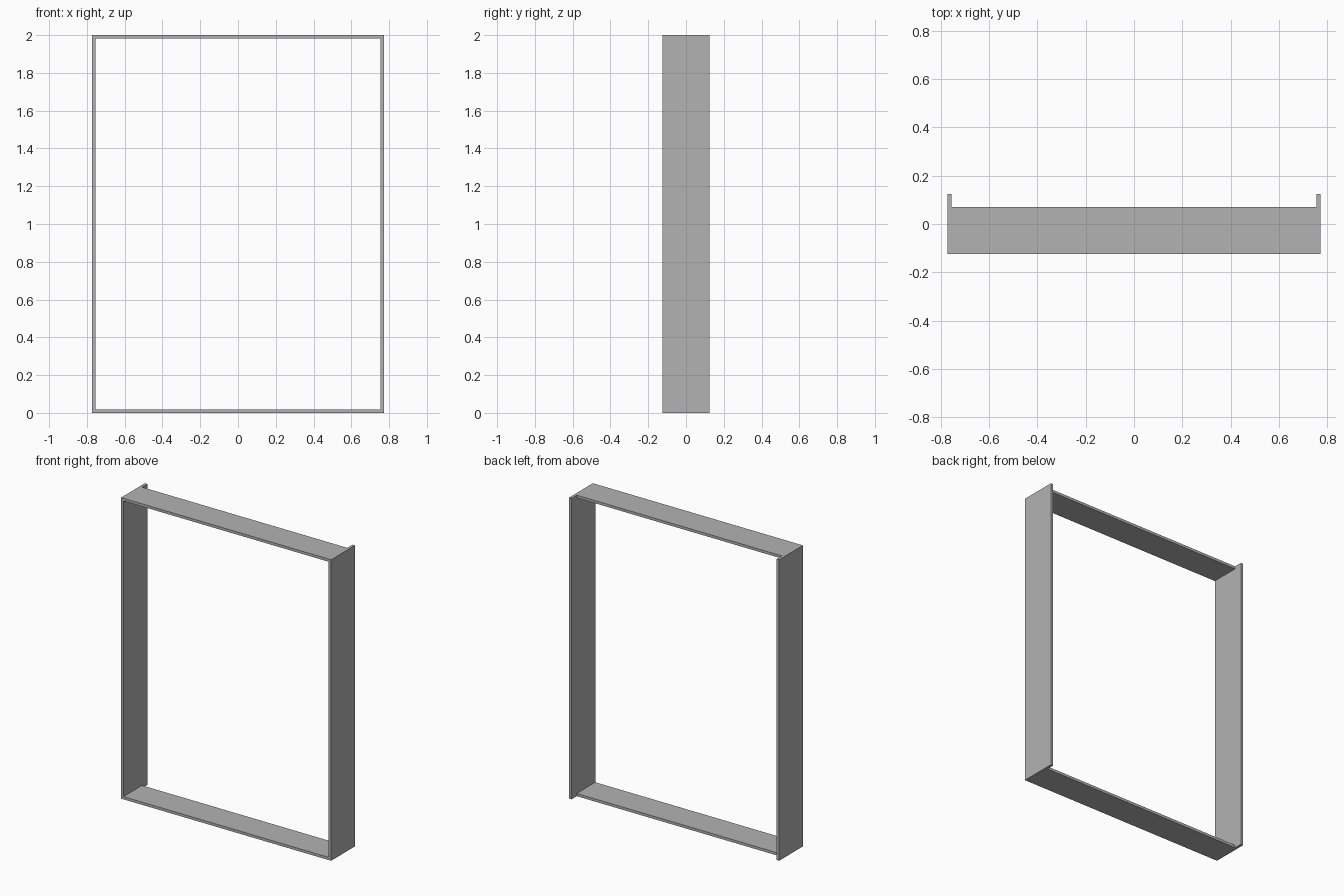
import bpy

cube = bpy.data.objects.get("Cube")
if cube:
    bpy.data.objects.remove(cube, do_unlink=True)

HALF_W, HEIGHT, T = 0.772, 2.0, 0.018   # outer half width, height, board thickness
FRONT, BACK, SHELF_BACK = -0.125, 0.125, 0.07

grey = bpy.data.materials.new("plain grey")
grey.use_nodes = True
colour = (0.448, 0.448, 0.448, 1)
grey.diffuse_color = colour
grey.node_tree.nodes["Principled BSDF"].inputs["Base Color"].default_value = colour


def board(name, low, high):
    """Flat-sided board spanning two opposite corners."""
    bpy.ops.mesh.primitive_cube_add(size=1, location=[(a + b) / 2 for a, b in zip(low, high)])
    ob = bpy.context.object
    ob.name = name
    ob.scale = [b - a for a, b in zip(low, high)]
    bpy.ops.object.transform_apply(location=False, rotation=False, scale=True)
    ob.data.materials.append(grey)


# Full-depth uprights
inner = HALF_W - T
board("left_upright", (inner, FRONT, 0), (HALF_W, BACK, HEIGHT))
board("right_upright", (-HALF_W, FRONT, 0), (-inner, BACK, HEIGHT))

# Shallower boards fitted between the uprights, flush at the front
for name, z in (("bottom_board", 0), ("top_board", HEIGHT - T)):
    board(name, (-inner, FRONT, z), (inner, SHELF_BACK, z + T))
